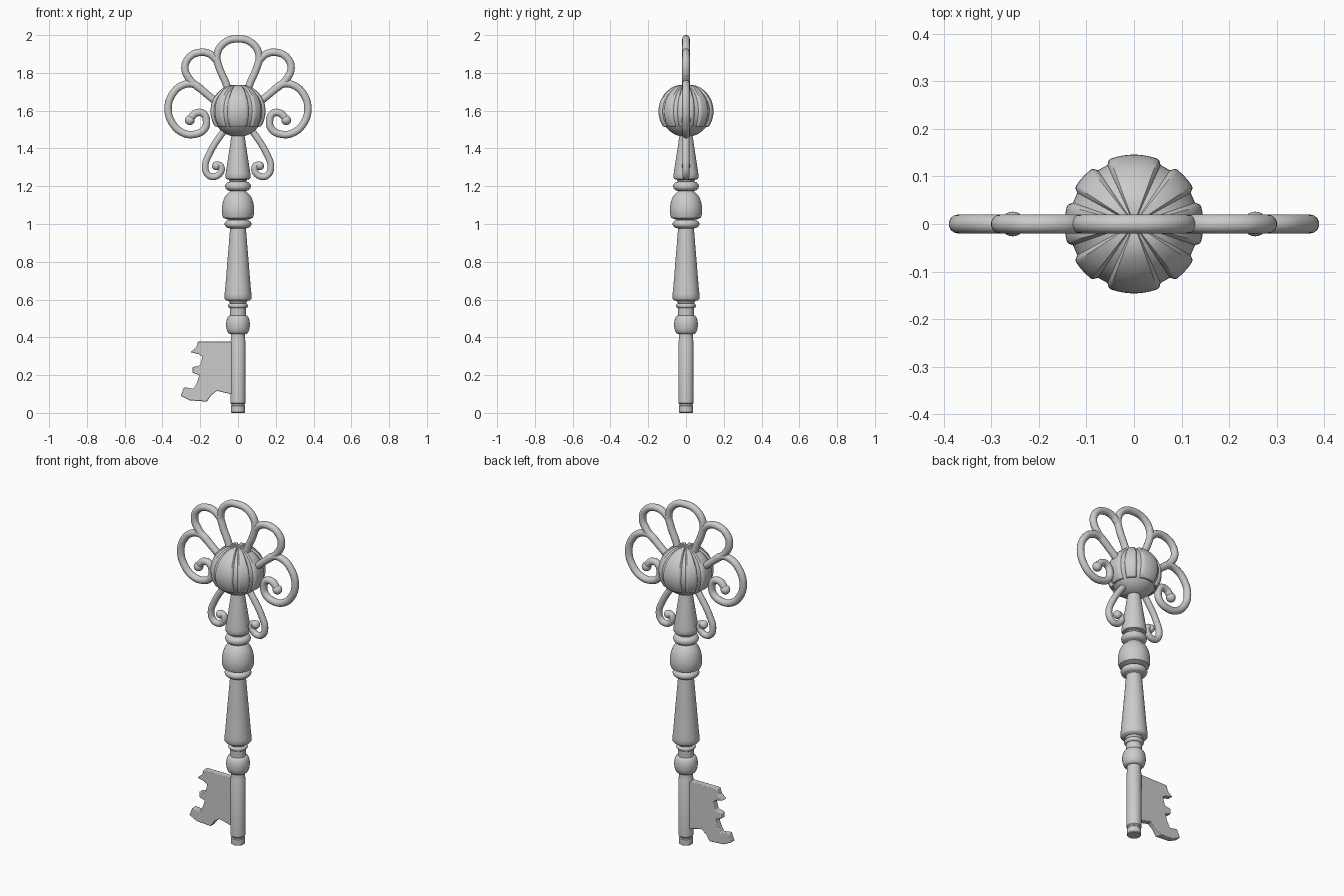
import bpy, bmesh, math

if "Cube" in bpy.data.objects:
    bpy.data.objects.remove(bpy.data.objects["Cube"])

def finish(ob, angle=40):
    bpy.ops.object.select_all(action='DESELECT')
    ob.select_set(True)
    bpy.context.view_layer.objects.active = ob
    bpy.ops.object.shade_smooth_by_angle(angle=math.radians(angle))

def mesh_object(name, verts, faces):
    me = bpy.data.meshes.new(name)
    me.from_pydata(verts, [], faces)
    bm = bmesh.new()
    bm.from_mesh(me)
    bmesh.ops.remove_doubles(bm, verts=bm.verts, dist=1e-5)
    bmesh.ops.recalc_face_normals(bm, faces=bm.faces)
    bm.to_mesh(me)
    bm.free()
    ob = bpy.data.objects.new(name, me)
    bpy.context.collection.objects.link(ob)
    return ob

def grid_faces(rows, n):
    return [(i*n + j, i*n + (j+1) % n, (i+1)*n + (j+1) % n, (i+1)*n + j)
            for i in range(rows - 1) for j in range(n)]

def lathe(name, prof, n=48):
    verts = [(r*math.cos(2*math.pi*j/n), r*math.sin(2*math.pi*j/n), z)
             for r, z in prof for j in range(n)]
    finish(mesh_object(name, verts, grid_faces(len(prof), n)))

def arc(r0, bulge, z0, z1, n=10):
    # rounded bead between two heights
    return [(r0 + bulge*math.sin(math.pi*i/n), (z0+z1)/2 - (z1-z0)/2*math.cos(math.pi*i/n))
            for i in range(n + 1)]

# Turned shaft with beads and collars
profile = ([(0, 0), (0.034, 0), (0.038, 0.004), (0.038, 0.036), (0.034, 0.04), (0.034, 0.046),
            (0.04, 0.052), (0.04, 0.38), (0.038, 0.385), (0.038, 0.418)]
           + arc(0.042, 0.021, 0.418, 0.516)
           + [(0.042, 0.52), (0.042, 0.552)]
           + arc(0.042, 0.010, 0.555, 0.580)
           + [(0.046, 0.585), (0.048, 0.592), (0.066, 0.597), (0.072, 0.605), (0.071, 0.63),
              (0.067, 0.67), (0.053, 0.84), (0.042, 0.975)]
           + arc(0.046, 0.025, 0.978, 1.022)
           + [(0.06, 1.026), (0.079, 1.033), (0.086, 1.055), (0.086, 1.085), (0.080, 1.118),
              (0.068, 1.148), (0.05, 1.167), (0.042, 1.174)]
           + arc(0.044, 0.024, 1.176, 1.224)
           + [(0.046, 1.228), (0.048, 1.234), (0.062, 1.238), (0.067, 1.247), (0.065, 1.27),
              (0.048, 1.38), (0.033, 1.48), (0, 1.48)])
lathe("turned_shaft", profile)

# Ball with a cap of eight raised petals over a plain core
CZ, CORE, PETAL = 1.597, 0.136, 0.146
cols = []
edges = [-24, 24, 61, 119, 156, 204, 241, 299, 336]
for a, b in zip(edges[:-1], edges[1:]):
    lo, hi = a + 6, b - 6
    cols += [(lo - 1.2, 0), (lo + 1.2, 0.75)]
    cols += [(lo + 3 + (hi - lo - 6)*k/7, 1) for k in range(8)]
    cols += [(hi - 1.2, 0.75), (hi + 1.2, 0)]
lip = 126
rows = [(t, min(1, t/22)) for t in range(0, lip - 3, 6)]
rows += [(lip - 3, 1), (lip - 1, 0.75), (lip + 0.5, 0)]
rows += [(t, 0) for t in range(132, 181, 6)]
verts = []
for t, h in rows:
    th = math.radians(t)
    for phi, w in cols:
        r = CORE + (PETAL - CORE)*h*w
        p = math.radians(phi)
        verts.append((r*math.sin(th)*math.cos(p), r*math.sin(th)*math.sin(p), CZ + r*math.cos(th)))
finish(mesh_object("petal_ball", verts, grid_faces(len(rows), len(cols))), 35)

# Bent wire loops of the bow
def wire(name, pts, s=1, rad=0.02, knob=0):
    cu = bpy.data.curves.new(name, 'CURVE')
    cu.dimensions = '3D'
    cu.bevel_depth = rad
    cu.bevel_resolution = 5
    cu.resolution_u = 10
    cu.use_fill_caps = True
    sp = cu.splines.new('BEZIER')
    sp.bezier_points.add(len(pts) - 1)
    for bp, (x, z) in zip(sp.bezier_points, pts):
        bp.co = (s*x, 0, z)
        bp.handle_left_type = bp.handle_right_type = 'AUTO'
    ob = bpy.data.objects.new(name, cu)
    bpy.context.collection.objects.link(ob)
    bpy.ops.object.select_all(action='DESELECT')
    ob.select_set(True)
    bpy.context.view_layer.objects.active = ob
    bpy.ops.object.convert(target='MESH')
    finish(bpy.context.object)
    if knob:
        x, z = pts[-1]
        bpy.ops.mesh.primitive_uv_sphere_add(segments=24, ring_count=14, radius=knob,
                                             location=(s*x, 0, z))
        bpy.context.object.name = name + "_knob"
        finish(bpy.context.object)

half = [(0.045, 1.68), (0.062, 1.74), (0.10, 1.83), (0.112, 1.89), (0.075, 1.957)]
wire("top_loop", [(-x, z) for x, z in half] + [(0, 1.98)] + half[::-1])

upper = [(0.115, 1.87), (0.15, 1.9), (0.205, 1.908), (0.26, 1.88), (0.281, 1.825),
         (0.255, 1.765), (0.18, 1.70), (0.09, 1.625)]
side = [(0.185, 1.705), (0.23, 1.738), (0.285, 1.738), (0.345, 1.69), (0.37, 1.61),
        (0.345, 1.53), (0.29, 1.482), (0.23, 1.475), (0.18, 1.50), (0.167, 1.545),
        (0.185, 1.585), (0.22, 1.588), (0.24, 1.572), (0.255, 1.55)]
lower = [(0.06, 1.51), (0.095, 1.465), (0.155, 1.365), (0.174, 1.305), (0.16, 1.262),
         (0.13, 1.25), (0.096, 1.268), (0.088, 1.295), (0.10, 1.312), (0.115, 1.308)]
for label, s in (("left", -1), ("right", 1)):
    wire("upper_loop_" + label, upper, s)
    wire("side_scroll_" + label, side, s, 0.02, 0.026)
    wire("lower_scroll_" + label, lower, s, 0.018, 0.023)

# Notched bit plate
outline = [(-0.02, 0.378), (-0.212, 0.378), (-0.222, 0.345), (-0.252, 0.322), (-0.205, 0.310),
           (-0.188, 0.297), (-0.2, 0.252), (-0.24, 0.242), (-0.24, 0.212), (-0.205, 0.2),
           (-0.215, 0.165), (-0.235, 0.128), (-0.285, 0.136), (-0.304, 0.09), (-0.255, 0.066),
           (-0.165, 0.06), (-0.14, 0.095), (-0.11, 0.117), (-0.02, 0.095)]
n, T = len(outline), 0.018
verts = [(x, y, z) for y in (-T, T) for x, z in outline]
faces = grid_faces(2, n) + [tuple(range(n)), tuple(range(n, 2*n))]
bit = mesh_object("key_bit", verts, faces)
bev = bit.modifiers.new("bevel", 'BEVEL')
bev.width = 0.004
bev.segments = 2
finish(bit, 30)
